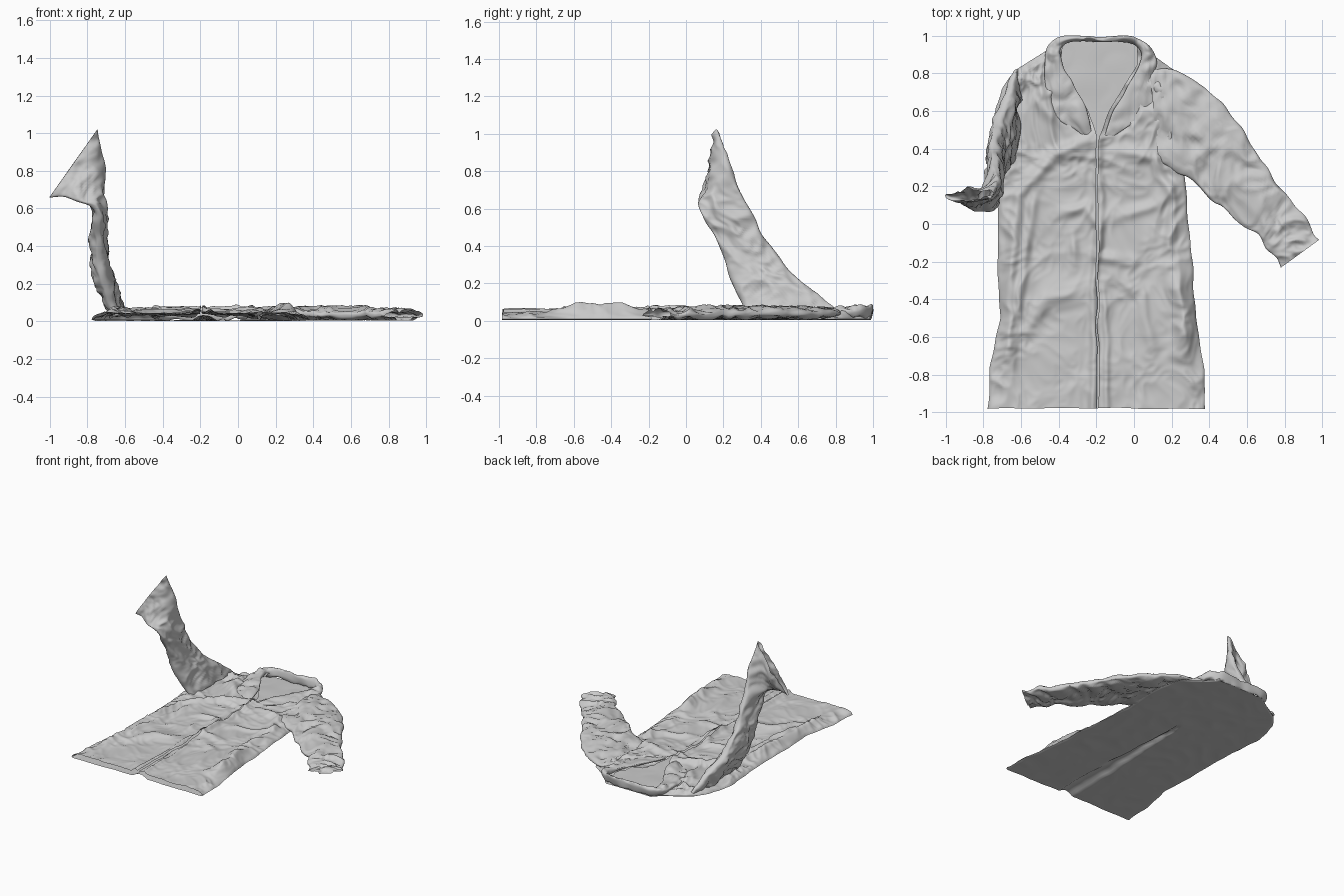
import bpy, math
from mathutils import Vector, noise

if "Cube" in bpy.data.objects:
    bpy.data.objects.remove(bpy.data.objects["Cube"])


def lerp_table(t, table):
    """Interpolated value from (key, value) pairs."""
    if t <= table[0][0]:
        return table[0][1]
    for (a, va), (b, vb) in zip(table, table[1:]):
        if t <= b:
            return va + (vb - va) * (t - a) / (b - a)
    return table[-1][1]


def crumple(p, f=7.0):
    """Sharp-creased cloth noise, about -0.5..0.5."""
    q = Vector(p) * f
    q += Vector((noise.noise(q * .6), noise.noise(q * .6 + Vector((9, 2, 4))), 0)) * .8
    a = 0.5 - 1.8 * abs(noise.noise(q))
    return a * 0.65 + 0.35 * (0.5 - 1.8 * abs(noise.noise(q * 2.3 + Vector((5, 3, 1)))))


def grid_object(name, rows, closed=False):
    n = len(rows[0])
    verts = [tuple(p) for r in rows for p in r]
    faces = []
    for j in range(len(rows) - 1):
        for i in range(n if closed else n - 1):
            k = (i + 1) % n
            faces.append((j * n + i, j * n + k, (j + 1) * n + k, (j + 1) * n + i))
    me = bpy.data.meshes.new(name)
    me.from_pydata(verts, [], faces)
    me.polygons.foreach_set("use_smooth", [True] * len(faces))
    ob = bpy.data.objects.new(name, me)
    bpy.context.collection.objects.link(ob)
    return ob


def catmull(pts, t):
    i = min(int(t), len(pts) - 2)
    u = t - i
    p1, p2 = pts[i], pts[i + 1]
    p0 = pts[i - 1] if i > 0 else p1 * 2 - p2
    p3 = pts[i + 2] if i + 2 < len(pts) else p2 * 2 - p1
    return 0.5 * (2 * p1 + (p2 - p0) * u + (2 * p0 - 5 * p1 + 4 * p2 - p3) * u * u
                  + (3 * p1 - p0 - 3 * p2 + p3) * u ** 3)


def flat_tube(name, sections, amp, steps=14, sides=64, freq=7.0):
    """Flattened cloth tube; each section = (edge A, edge B, half thickness)."""
    A = [Vector(s[0]) for s in sections]
    B = [Vector(s[1]) for s in sections]
    T = [Vector((s[2], 0, 0)) for s in sections]
    rows = []
    total = (len(sections) - 1) * steps
    mid = lambda s: (catmull(A, s) + catmull(B, s)) / 2
    for j in range(total + 1):
        t = j / steps
        a, b = catmull(A, t), catmull(B, t)
        c, w, th = (a + b) / 2, (b - a) / 2, catmull(T, t).x
        tan = mid(min(t + .1, len(A) - 1)) - mid(max(t - .1, 0))
        nrm = w.cross(tan).normalized()
        row = []
        for i in range(sides):
            g = 2 * math.pi * i / sides
            s = math.copysign(abs(math.sin(g)) ** 0.7, math.sin(g))
            p = c + w * math.cos(g) + nrm * (th * s)
            p += nrm * (amp * crumple(p, freq) * abs(s))
            p += w.normalized() * (amp * 0.6 * noise.noise(p * 9))
            p.z = max(p.z, 0.004 + 0.003 * abs(noise.noise(p * 6)))
            row.append(p)
        rows.append(row)
    return grid_object(name, rows, True)


# Body outline and neck opening: x as a function of y
LEFT = [(-.98, -.78), (-.75, -.765), (-.5, -.715), (-.1, -.725), (.1, -.725), (.3, -.74), (.5, -.75),
        (.62, -.74), (.72, -.7), (.82, -.62), (.9, -.5), (.95, -.43), (.985, -.39)]
RIGHT = [(-.98, .38), (-.78, .375), (-.5, .33), (-.2, .31), (.1, .28), (.25, .27), (.6, .28),
         (.8, .24), (.9, .1), (.95, .05), (.985, .02)]
NECK_L = [(.46, -.2), (.6, -.24), (.85, -.39), (.985, -.385)]
NECK_R = [(.46, -.19), (.6, -.13), (.85, .02), (.985, .015)]

# Main folds: (height, width, path points)
FOLDS = [
    (.030, .035, [(-.68, -.75), (-.66, -.3), (-.6, .15), (-.45, .36), (-.22, .45)]),
    (.020, .025, [(-.62, -.55), (-.57, -.1), (-.5, .2)]),
    (.050, .05, [(.24, -.68), (.27, -.5), (.2, -.25)]),
    (.022, .030, [(.2, -.2), (.2, .1), (.12, .35), (-.15, .4)]),
    (.020, .022, [(-.22, -1.1), (-.21, -.4), (-.17, .1), (-.2, .5)]),
    (.016, .018, [(-.14, -1.1), (-.15, -.3)]),
    (.022, .030, [(-.42, .05), (-.25, .09), (-.18, -.02), (-.2, -.17), (0, -.2)]),
    (.018, .025, [(-.33, -.24), (-.33, -.02)]),
    (.018, .030, [(-.12, .03), (.1, .1), (.17, .2)]),
    (.018, .035, [(-.25, -.35), (-.45, -.4), (-.6, -.6)]),
    (.018, .035, [(-.1, -.28), (.05, -.38), (.08, -.7)]),
    (.022, .035, [(-.45, .85), (-.5, .65), (-.36, .5)]),
    (.022, .035, [(.1, .8), (.16, .65), (.0, .5)]),
]


def fold_height(x, y):
    """Ridges that fade out at the ends of their paths."""
    x += .025 * noise.noise(Vector((x * 4, y * 4, 6)))
    h = 0
    for amp, wid, path in FOLDS:
        best = 9
        for (ax, ay), (bx, by) in zip(path, path[1:]):
            dx, dy = bx - ax, by - ay
            u = max(0, min(1, ((x - ax) * dx + (y - ay) * dy) / (dx * dx + dy * dy)))
            best = min(best, (x - ax - u * dx) ** 2 + (y - ay - u * dy) ** 2)
        end = min(math.hypot(x - path[k][0], y - path[k][1]) for k in (0, -1))
        h += amp * min(1, .25 + end / .13) * math.exp(-best / (wid * wid))
    return h


def front_z(x, y):
    d = min(x - lerp_table(y, LEFT), lerp_table(y, RIGHT) - x)
    rise = min(1, max(0, d) / .07) ** .5
    # sides and chest are more crumpled than the skirt
    rough = .014 + .024 * max(0, min(1, (y - .2) / .3)) + .02 * math.exp(-(d / .12) ** 2)
    wob = .012 * noise.noise(Vector((x * 4, y * 4, 2)))
    h = .030 + wob + rough * crumple((x, y, .3), 6) + fold_height(x, y)
    return .010 + rise * min(max(h, .008), .095)


def back_z(x, y):
    # pressed flat, with a long centre vent opening towards the hem
    half = .06 * min(1, max(0.0, .35 - y) / .9)
    vent = .028 * max(0, 1 - ((x + .18) / half) ** 2) if half > .004 else 0
    return .003 + vent + .006 * abs(noise.noise(Vector((x * 6, y * 6, 9))))


def panel(name, lo, hi, zf, cols, rows=190):
    out = []
    for j in range(rows + 1):
        y = -.98 + 1.965 * j / rows
        a, b = lerp_table(y, lo), lerp_table(y, hi)
        row = []
        for i in range(cols + 1):
            x = a + (b - a) * i / cols
            hem = max(0, 1 - (y + .98) / .15) * .015 * noise.noise(Vector((x * 4, 0, 1)))
            edge = .012 * noise.noise(Vector((x * 3, y * 7, 4)))
            # side seams of front and back share the low edge
            z = .010 if i in (0, cols) and zf is back_z else zf(x, y)
            row.append((x + edge, y + hem, z))
        out.append(row)
    return grid_object(name, out)


panel("back_panel", LEFT, RIGHT, back_z, 70, 110)
panel("front_left_panel", LEFT, NECK_L, front_z, 70)
panel("front_right_panel", NECK_R, RIGHT, front_z, 70)

# Turned-down collar: half the sections, mirrored about the neck centre
half = [((-.205, .46, .05), (-.235, .45, .045), .006), ((-.25, .60, .06), (-.34, .52, .045), .010),
        ((-.32, .73, .06), (-.45, .61, .04), .014), ((-.39, .86, .06), (-.475, .80, .04), .022),
        ((-.395, .925, .055), (-.455, .935, .045), .03), ((-.33, .968, .05), (-.36, .993, .045), .038)]
mir = lambda p: (-.36 - p[0], p[1], p[2])
collar = half + [((-.18, .968, .048), (-.18, .996, .045), .036)]
collar += [(mir(a), mir(b), t) for a, b, t in reversed(half)]
flat_tube("collar", collar, .026, 12, 32, 8)

# Sleeve lying flat on the ground
flat_tube("flat_sleeve", [
    ((.08, .85, .035), (.13, .34, .035), .022), ((.28, .785, .035), (.27, .25, .035), .030),
    ((.50, .60, .035), (.42, .12, .035), .033), ((.65, .385, .035), (.53, .035, .035), .032),
    ((.80, .16, .035), (.66, -.07, .035), .03), ((.91, .02, .03), (.725, -.16, .03), .026),
    ((.995, -.075, .028), (.775, -.235, .028), .022)], .045)

# Raised sleeve, twisting outwards to the open cuff
flat_tube("raised_sleeve", [
    ((-.645, .32, .03), (-.62, .82, .04), .03), ((-.695, .27, .15), (-.69, .655, .18), .048),
    ((-.735, .22, .29), (-.73, .535, .29), .048), ((-.745, .15, .46), (-.74, .43, .43), .04),
    ((-.75, .075, .595), (-.735, .325, .64), .04), ((-.86, .085, .64), (-.715, .235, .84), .038),
    ((-.998, .15, .665), (-.74, .165, 1.03), .026)], .036, 16)
